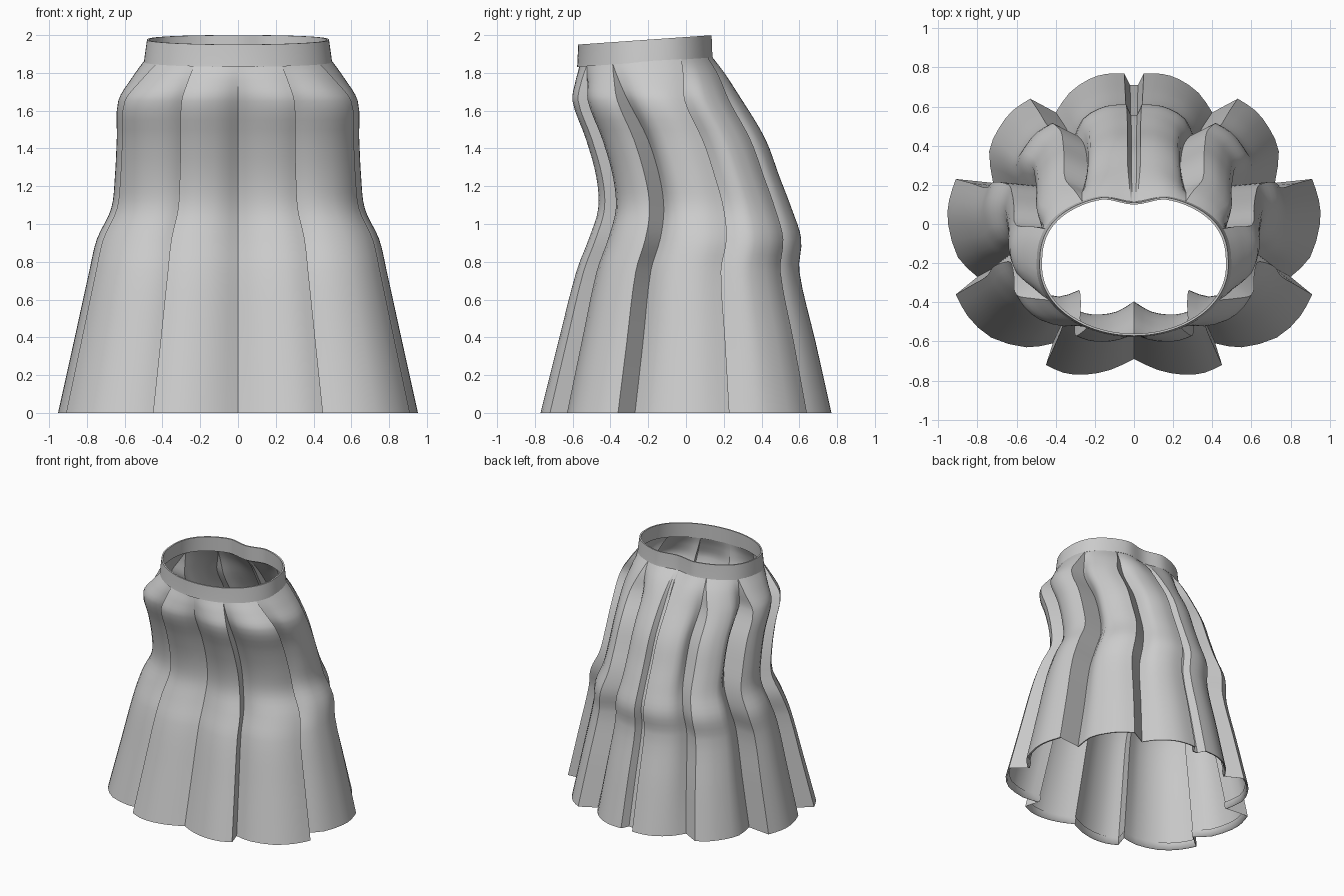
import bpy, bmesh, math

if "Cube" in bpy.data.objects:
    bpy.data.objects.remove(bpy.data.objects["Cube"])

fabric = bpy.data.materials.new("grey_fabric")
fabric.diffuse_color = (0.6, 0.6, 0.6, 1)
fabric.use_nodes = True
fabric.node_tree.nodes["Principled BSDF"].inputs["Base Color"].default_value = fabric.diffuse_color

# Hem outline of the right half: one bulging panel per row, valley to pleat edge
PANELS = [
    [(0, -.69), (.12, -.745), (.25, -.77), (.36, -.76), (.45, -.72)],
    [(.415, -.61), (.55, -.63), (.73, -.58), (.85, -.47), (.91, -.36)],
    [(.80, -.27), (.90, -.17), (.95, 0), (.945, .12), (.91, .23)],
    [(.72, .21), (.74, .37), (.69, .49), (.62, .58), (.53, .64)],
    [(.40, .57), (.33, .67), (.23, .74), (.14, .767), (.05, .77)],
]
ANGLES = [0, 28, 60, 114, 148, 178]      # where pleats meet the waist
# height, half width, front y, back y, pleat depth, blend to waist outline
LEVELS = [
    (0, .95, -.77, .77, 1, 0), (.38, .866, -.675, .685, 1.08, 0),
    (.75, .785, -.58, .60, 1.15, 0), (.92, .745, -.515, .61, 1.2, 0),
    (1.08, .67, -.465, .56, 1.25, 0), (1.25, .65, -.475, .495, 1.35, 0),
    (1.45, .64, -.53, .42, 1.35, 0), (1.65, .632, -.602, .30, 1.2, .1),
    (1.76, .56, -.59, .22, 1.1, .55), (1.84, .495, -.565, .14, 1, 1),
]
STEPS = 8


def hermite(a, b, ta, tb, t):
    return ((2*t**3 - 3*t*t + 1)*a + (t**3 - 2*t*t + t)*ta
            + (3*t*t - 2*t**3)*b + (t**3 - t*t)*tb)


def slope(pts, i, key):
    lo, hi = max(i - 1, 0), min(i + 1, len(pts) - 1)
    return lambda c: (pts[hi][c] - pts[lo][c]) / (key(hi) - key(lo))


def spline(pts, i, t, key):
    """Smooth curve through pts, evaluated in segment i."""
    h = key(i + 1) - key(i)
    s0, s1 = slope(pts, i, key), slope(pts, i + 1, key)
    return [hermite(pts[i][c], pts[i + 1][c], s0(c)*h, s1(c)*h, t)
            for c in range(len(pts[0]))]


def waist(deg):
    """Unit bean outline, flatter at the back with a centre dent."""
    a = math.radians(deg)
    x, y = math.sin(a), -math.cos(a)
    if y > 0:
        y = min(1, y**.75 * 1.04) - .09 * math.exp(-(x / .22)**2)
    return x, y


def half_ring(depth, blend):
    """Unit points of the right half, with a flag on folds."""
    out, edge = [], (0, -.77)
    for p, panel in enumerate(PANELS):
        first = tuple(edge[c] + depth*(panel[0][c] - edge[c]) for c in (0, 1))
        pts = [first] + panel[1:]
        edge = panel[-1]
        for j in range(STEPS + 1):
            u = j / STEPS * 4
            i = min(int(u), 3)
            x, y = spline(pts, i, u - i, lambda k: k)
            out.append((x, y, ANGLES[p] + (ANGLES[p+1] - ANGLES[p])*j/STEPS,
                        j in (0, STEPS)))
    out.append((.02, .77 - .06*depth, 179, True))
    res = []
    for x, y, ang, fold in out:
        w = waist(ang)
        res.append((x/.95*(1 - blend) + w[0]*blend,
                    y/.77*(1 - blend) + w[1]*blend, fold))
    return res


def ring(level):
    """Closed ring of world points for one height."""
    z, sx, yf, yb, depth, blend = level
    half = half_ring(depth, min(max(blend, 0), 1))
    full = half + [(-x, y, f) for x, y, f in reversed(half[1:])]
    pts = []
    for x, y, f in full:
        wy = (yf + yb)/2 + y*(yb - yf)/2
        pts.append((x*sx, wy, z + max(blend, 0)*(wy + .57)*.07, f))
    return pts


def loft(name, rings, close=False):
    bm = bmesh.new()
    rows = [[bm.verts.new(p[:3]) for p in r] for r in rings]
    n = len(rows[0])
    pairs = list(zip(rows, rows[1:])) + ([(rows[-1], rows[0])] if close else [])
    for a, b in pairs:
        for i in range(n):
            j = (i + 1) % n
            bm.faces.new((a[i], a[j], b[j], b[i])).smooth = True
    # Crisp pleat folds
    for r, (a, b) in zip(rings, pairs):
        for i in range(n):
            if len(r[i]) > 3 and r[i][3]:
                e = bm.edges.get((a[i], b[i]))
                if e:
                    e.smooth = False
    bmesh.ops.remove_doubles(bm, verts=bm.verts, dist=.0004)
    me = bpy.data.meshes.new(name)
    bm.to_mesh(me)
    bm.free()
    me.materials.append(fabric)
    ob = bpy.data.objects.new(name, me)
    bpy.context.collection.objects.link(ob)
    return ob


# Pleated skirt body
heights = []
for i in range(len(LEVELS) - 1):
    for s in range(4):
        heights.append(spline(LEVELS, i, s/4, lambda k: LEVELS[k][0]))
heights.append(LEVELS[-1])
loft("pleated_skirt", [ring(h) for h in heights])

# Turned-up hem inside the skirt
hem = ring(LEVELS[0])
loft("hem_lining", [hem, [(x*.985, y*.985, z + .002, f) for x, y, z, f in hem],
                    [(x*.972, y*.972, z + .05, f) for x, y, z, f in hem]])


# Waistband, a tilted solid strip
def band_ring(z, sx, sy):
    pts = []
    for d in range(0, 360, 4):
        x, y = waist(d)
        wy = -.215 + y*sy
        pts.append((x*sx, wy, z + (wy + .57)*.07))
    return pts


band = loft("waistband", [band_ring(1.832, .498, .362), band_ring(1.85, .496, .360),
                          band_ring(1.95, .482, .356), band_ring(1.95, .470, .345),
                          band_ring(1.832, .484, .348)], close=True)
bpy.context.view_layer.objects.active = band
band.select_set(True)
bpy.ops.object.shade_smooth_by_angle(angle=math.radians(40))
